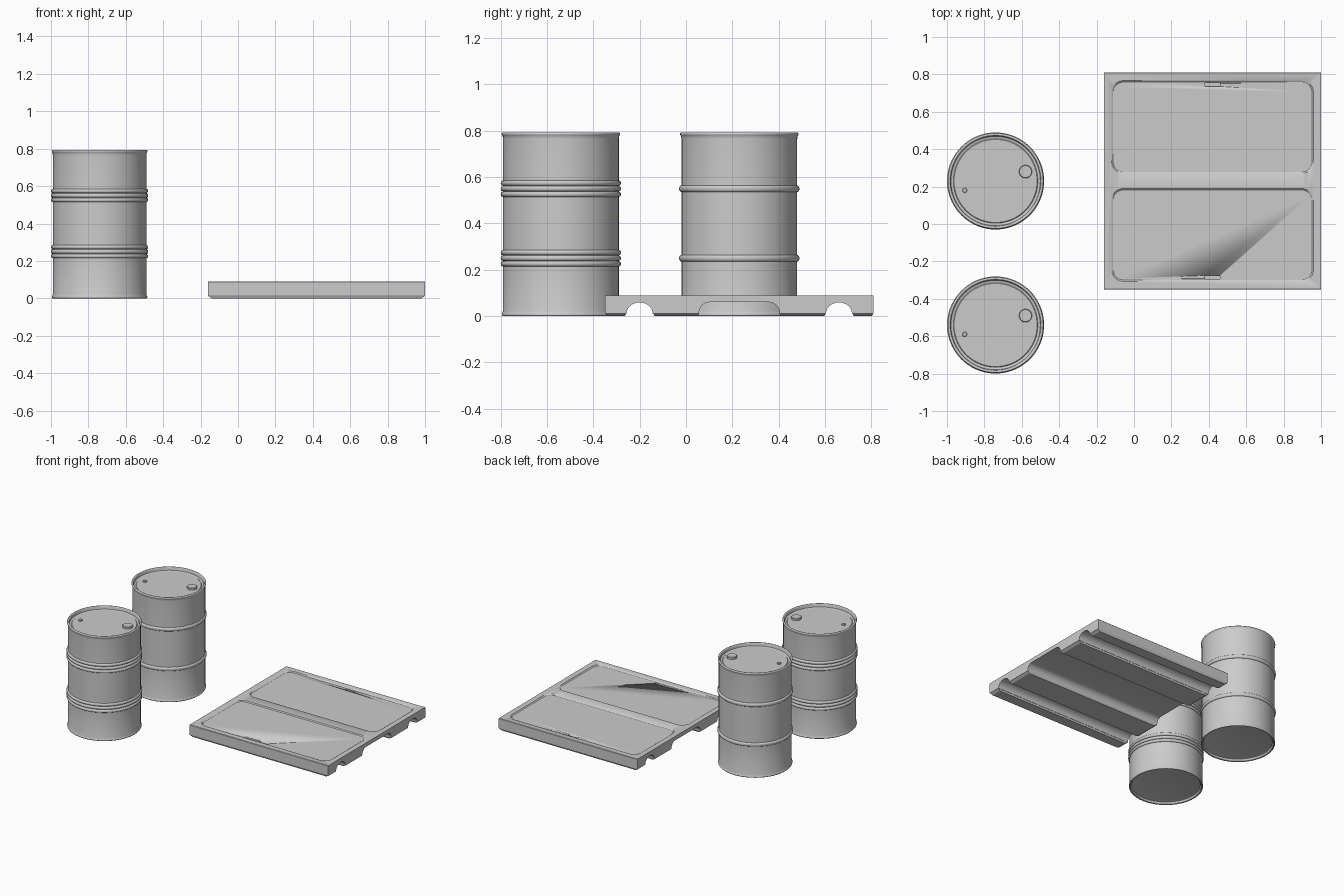
import bpy, bmesh, math
from mathutils import Vector

if "Cube" in bpy.data.objects:
    bpy.data.objects.remove(bpy.data.objects["Cube"])

SEG = 72


def new_object(name, bm, loc=(0, 0, 0), angle=35):
    bmesh.ops.recalc_face_normals(bm, faces=bm.faces)
    me = bpy.data.meshes.new(name)
    bm.to_mesh(me)
    bm.free()
    ob = bpy.data.objects.new(name, me)
    ob.location = loc
    bpy.context.collection.objects.link(ob)
    bpy.ops.object.select_all(action='DESELECT')
    ob.select_set(True)
    bpy.context.view_layer.objects.active = ob
    bpy.ops.object.shade_smooth_by_angle(angle=math.radians(angle))
    return ob


def lathe(name, profile, loc, seg=SEG):
    """Revolve (radius, z) points around z; the ends are on the axis."""
    bm = bmesh.new()
    vs = [bm.verts.new((r, 0, z)) for r, z in profile]
    es = [bm.edges.new(p) for p in zip(vs, vs[1:])]
    bmesh.ops.spin(bm, geom=vs + es, axis=(0, 0, 1), cent=(0, 0, 0),
                   angle=2 * math.pi, steps=seg, use_duplicate=False)
    bmesh.ops.remove_doubles(bm, verts=bm.verts, dist=1e-5)
    return new_object(name, bm, loc)


def arc(cx, cz, rx, rz, a0, a1, n=8):
    return [(cx + rx * math.cos(math.radians(a0 + (a1 - a0) * i / n)),
             cz + rz * math.sin(math.radians(a0 + (a1 - a0) * i / n)))
            for i in range(n + 1)]


def loft(bm, low, high):
    """Closed solid between two matching loops."""
    a = [bm.verts.new(p) for p in low]
    b = [bm.verts.new(p) for p in high]
    bm.faces.new(a[::-1])
    bm.faces.new(b)
    for i in range(len(a)):
        j = (i + 1) % len(a)
        bm.faces.new((a[i], a[j], b[j], b[i]))


def rounded_rect(x0, x1, y0, y1, r, z, n=6):
    pts = []
    for cx, cy, a in ((x1 - r, y1 - r, 0), (x0 + r, y1 - r, 90),
                      (x0 + r, y0 + r, 180), (x1 - r, y0 + r, 270)):
        pts += [(x, y, z) for x, y in arc(cx, cy, r, r, a, a + 90, n)]
    return pts


# Drums
def drum(prefix, x, y, beads, half):
    body = 0.25
    prof = [(0, 0.02), (0.222, 0.02), (0.236, 0.016), (0.243, 0.003)]
    prof += arc(0.249, 0.007, 0.006, 0.007, -90, 40, 5)
    prof += [(body, 0.022)]
    for zc in (0.25, 0.55):
        for k in range(beads):
            z = zc + (k - (beads - 1) / 2) * half * 2.15
            prof += arc(body, z, 0.0095, half, -90, 90)
    prof += [(body, 0.765), (0.251, 0.776)]
    prof += arc(0.249, 0.786, 0.007, 0.007, -40, 180, 8)
    prof += [(0.239, 0.77), (0.23, 0.766), (0.226, 0.766), (0.222, 0.77), (0, 0.77)]
    lathe(prefix + "_drum", prof, (x, y, 0))
    for cap, dx, dy, r, h in (("large_cap", 0.16, 0.05, 0.035, 0.016),
                              ("small_cap", -0.165, -0.05, 0.013, 0.01)):
        lathe(prefix + "_" + cap,
              [(0, -0.002), (r, -0.002), (r, h - 0.003), (r - 0.003, h), (0, h)],
              (x + dx, y + dy, 0.77), 32)


drum("triple_ribbed", -0.74, -0.54, 3, 0.0112)
drum("single_ribbed", -0.74, 0.23, 1, 0.014)

# Pallet deck: half cross-section mirrored in y, extruded along x
C = Vector((0.42, 0.23, 0))
H = 0.58
BASE, TOP = 0.012, 0.09
half = [(0.13, 0.06)] + arc(0.13, 0.012, 0.044, 0.048, 75, 0, 6)
half += [(0.374, BASE)] + arc(0.43, BASE, 0.056, 0.047, 180, 0, 14)[1:]
half += [(H - 0.002, BASE), (H, BASE + 0.003), (H, TOP - 0.003), (H - 0.003, TOP)]
section = half + [(-y, z) for y, z in reversed(half)]
bm = bmesh.new()
loft(bm, [(-H, y, z) for y, z in section], [(H, y, z) for y, z in section])
deck = new_object("pallet_deck", bm, C, 30)

# Sunken panels and finger slots in the top
panels, slots = bmesh.new(), bmesh.new()
for s in (-1, 1):
    y0, y1 = sorted((s * 0.04, s * 0.537))
    d, e = 0.006, 0.008
    loft(panels, rounded_rect(-0.54 + e, 0.54 - e, y0 + e, y1 - e, 0.055, TOP - d),
         rounded_rect(-0.54 - e, 0.54 + e, y0 - e, y1 + e, 0.071, TOP + d))
    y0, y1 = sorted((s * 0.505, s * 0.524))
    loft(slots, rounded_rect(-0.04, 0.04, y0, y1, 0.003, TOP - 0.02, 2),
         rounded_rect(-0.04, 0.04, y0, y1, 0.003, TOP + 0.01, 2))
for name, cut in (("panel_cutter", panels), ("slot_cutter", slots)):
    cutter = new_object(name, cut, C)
    cutter.hide_render = True
    bpy.context.view_layer.objects.active = deck
    mod = deck.modifiers.new(name, 'BOOLEAN')
    mod.operation = 'DIFFERENCE'
    mod.solver = 'EXACT'
    mod.object = cutter
    bpy.ops.object.modifier_apply(modifier=mod.name)
    bpy.data.objects.remove(cutter)

# Tapered skids under the deck
bm = bmesh.new()
for s in (-1, 1):
    for a, b in ((0.174, 0.372), (0.488, 0.578)):
        y0, y1 = sorted((s * a, s * b))
        loops = []
        for z, ix, iy in ((0, 0.02, 0.006), (BASE, 0.001, 0)):
            X = H - ix
            loops.append([(-X, y0 + iy, z), (X, y0 + iy, z),
                          (X, y1 - iy, z), (-X, y1 - iy, z)])
        loft(bm, *loops)
new_object("pallet_skids", bm, C, 30)
